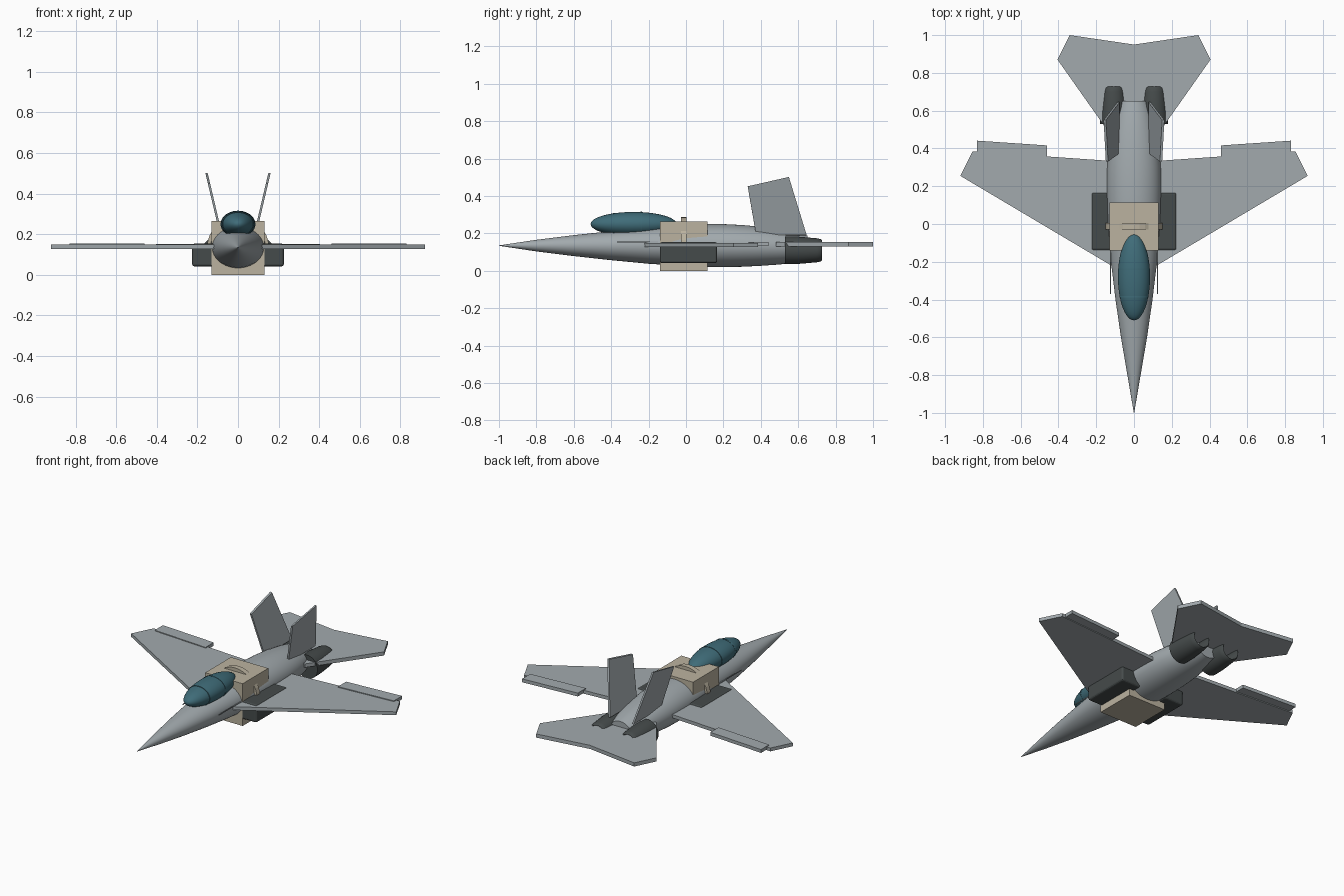
import bpy, bmesh, math
from mathutils import Vector

if "Cube" in bpy.data.objects:
    bpy.data.objects.remove(bpy.data.objects["Cube"])


def material(name, rgb):
    m = bpy.data.materials.new(name)
    m.diffuse_color = (*rgb, 1)
    m.use_nodes = True
    m.node_tree.nodes["Principled BSDF"].inputs["Base Color"].default_value = m.diffuse_color
    return m


GREY = material("grey_skin", (0.36, 0.40, 0.42))
DARK = material("dark_metal", (0.06, 0.07, 0.07))
TEAL = material("canopy_glass", (0.05, 0.15, 0.19))
SAND = material("sand_panel", (0.50, 0.45, 0.35))


def finish(name, bm, mat, smooth=False, bevel=0):
    bmesh.ops.recalc_face_normals(bm, faces=bm.faces)
    me = bpy.data.meshes.new(name)
    bm.to_mesh(me)
    bm.free()
    me.materials.append(mat)
    ob = bpy.data.objects.new(name, me)
    bpy.context.collection.objects.link(ob)
    if bevel:
        b = ob.modifiers.new("bevel", 'BEVEL')
        b.width, b.segments = bevel, 3
    if smooth:
        bpy.ops.object.select_all(action='DESELECT')
        ob.select_set(True)
        bpy.context.view_layer.objects.active = ob
        bpy.ops.object.shade_smooth_by_angle(angle=math.radians(35))
    return ob


def box(name, lo, hi, mat, bevel=0):
    bm = bmesh.new()
    bmesh.ops.create_cube(bm, size=1)
    for v in bm.verts:
        v.co = [(l + h) / 2 + c * (h - l) for c, l, h in zip(v.co, lo, hi)]
    return finish(name, bm, mat, bevel=bevel)


def plate(name, pts, offset, mat):
    # flat outline of 3D points, thickened by an offset vector
    bm = bmesh.new()
    f = bm.faces.new([bm.verts.new(p) for p in pts])
    r = bmesh.ops.extrude_face_region(bm, geom=[f])
    for v in r["geom"]:
        if isinstance(v, bmesh.types.BMVert):
            v.co += Vector(offset)
    return finish(name, bm, mat)


def loft(name, sections, mat, n=48):
    # elliptical rings along y: (y, x centre, z centre, x radius, z radius)
    bm = bmesh.new()
    rings = [[bm.verts.new((cx + rx * math.cos(i * math.tau / n), y,
                            cz + rz * math.sin(i * math.tau / n))) for i in range(n)]
             for y, cx, cz, rx, rz in sections]
    for a, b in zip(rings, rings[1:]):
        for i in range(n):
            bm.faces.new((a[i], a[(i + 1) % n], b[(i + 1) % n], b[i]))
    bm.faces.new(rings[0])
    bm.faces.new(rings[-1])
    return finish(name, bm, mat, smooth=True)


# fuselage: y, half width, bottom, top
body = [(-1, .001, .134, .136), (-.8, .035, .104, .166), (-.6, .069, .079, .191),
        (-.4, .098, .057, .212), (-.2, .122, .038, .232), (0, .139, .025, .246),
        (.1, .143, .021, .25), (.2, .145, .02, .25), (.3, .143, .022, .245),
        (.4, .135, .027, .236), (.5, .12, .034, .222), (.58, .1, .045, .206), (.65, .075, .06, .188)]
loft("fuselage", [(y, 0, (a + b) / 2, w, (b - a) / 2) for y, w, a, b in body], GREY)

# canopy with two thin frames
CY, CZ, CL, CW, CH = -.28, .25, .23, .085, .065
bm = bmesh.new()
bmesh.ops.create_uvsphere(bm, u_segments=40, v_segments=24, radius=1)
for v in bm.verts:
    v.co = (v.co.x * CW, CY + v.co.z * CL, CZ + v.co.y * CH)
finish("canopy", bm, TEAL, smooth=True)
for k, y in enumerate((-.385, -.24)):
    s = math.sqrt(1 - ((y - CY) / CL) ** 2)
    loft(f"canopy_frame_{k + 1}", [(y + d, 0, CZ, CW * s + .002, CH * s + .002)
                                   for d in (-.004, .004)], TEAL)

# mid body block and hoop over it
box("centre_block", (-.13, -.14, 0), (.13, .115, .265), SAND)
bm = bmesh.new()
rings = []
for i in range(17):
    a = math.pi * i / 16
    rings.append([bm.verts.new((r * math.cos(a), y, .135 + r * math.sin(a)))
                  for r, y in ((.128, -.028), (.152, -.028), (.152, .004), (.128, .004))])
for a, b in zip(rings, rings[1:]):
    for i in range(4):
        bm.faces.new((a[i], a[(i + 1) % 4], b[(i + 1) % 4], b[i]))
bm.faces.new(rings[0])
bm.faces.new(rings[-1])
finish("block_hoop", bm, SAND)

# tailplane
half = [(.13, .48), (.405, .87), (.34, 1)]
outline = half + [(0, .95)] + [(-x, y) for x, y in reversed(half)]
plate("tailplane", [(x, y, .13) for x, y in outline], (0, 0, .023), GREY)

# paired parts
for side, s in (("right", 1), ("left", -1)):
    wing = [(.05, -.26), (.12, -.22), (.92, .255), (.855, .385), (.15, .336), (.05, .33)]
    plate(f"{side}_wing", [(s * x, y, .128) for x, y in wing], (0, 0, .021), GREY)
    flap = [(.46, .335), (.83, .36), (.83, .441), (.46, .416)]
    plate(f"{side}_flap", [(s * x, y, .133) for x, y in flap], (0, 0, .021), GREY)
    box(f"{side}_strake", (s * .125 - .002, -.37, .152), (s * .125 + .002, -.15, .157), GREY)

    # intake
    xs = sorted((s * .09, s * .226))
    box(f"{side}_intake", (xs[0], -.14, .042), (xs[1], .167, .154), DARK, bevel=.012)

    # canted tail fin
    fin = [(.375, .19), (.33, .45), (.55, .5), (.645, .19)]
    plate(f"{side}_tail_fin",
          [(s * (.076 + (z - .19) * .235), y, z) for y, z in fin], (s * .012, 0, .002), GREY)

    # hollow engine nozzle
    loft(f"{side}_nozzle", [(y, s * .107, .11, r, r) for y, r in
         ((.53, .074), (.6, .073), (.7, .064), (.72, .06), (.728, .054), (.72, .05), (.64, .046))],
         DARK, n=32)
